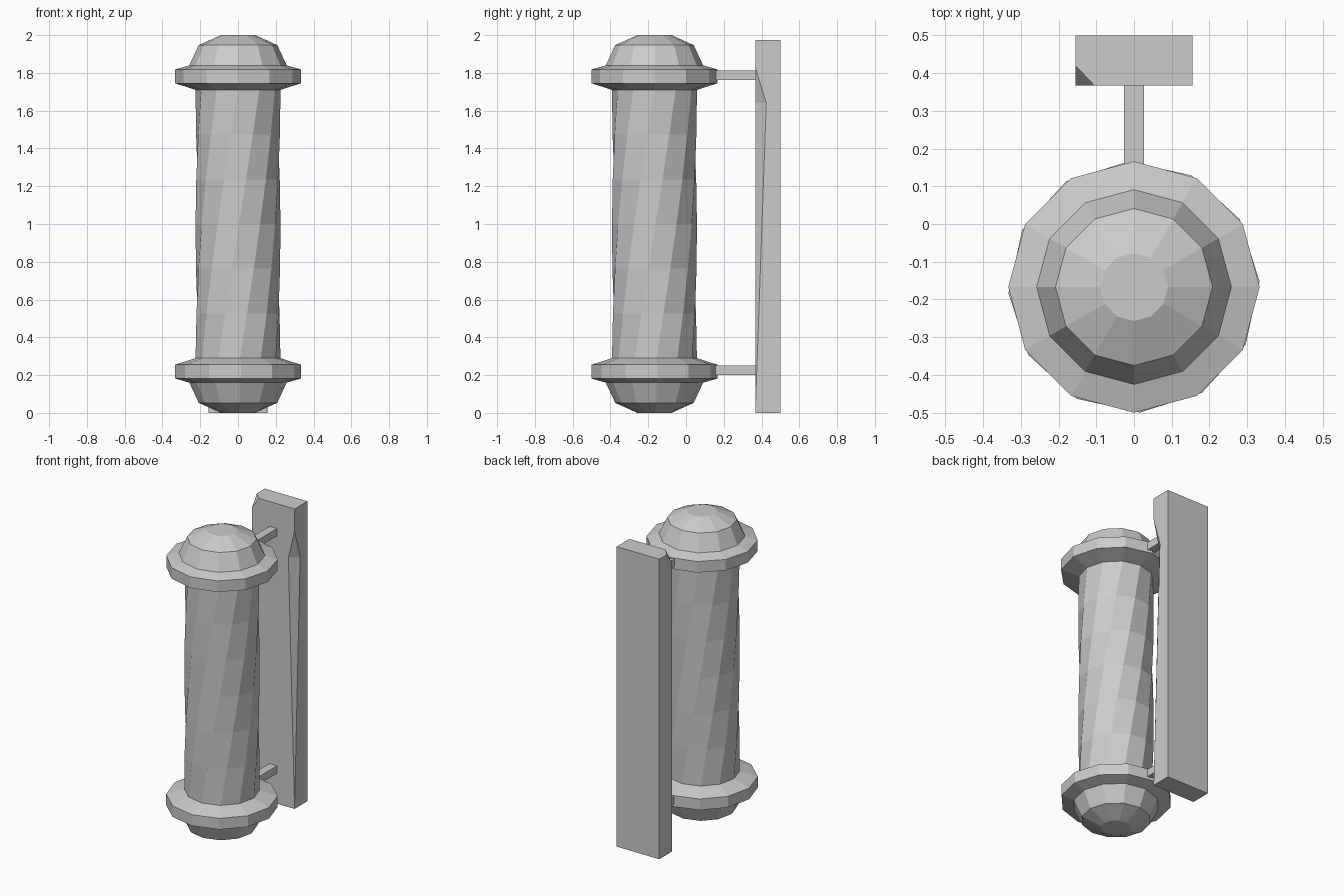
import bpy, bmesh
from math import cos, sin, pi
from mathutils import Matrix

if "Cube" in bpy.data.objects:
    bpy.data.objects.remove(bpy.data.objects["Cube"])

SIDES = 12
AXIS_Y = -0.167
TWIST = 1.0  # radians from bottom to top of the pole


def finish(name, bm):
    bmesh.ops.recalc_face_normals(bm, faces=bm.faces)
    me = bpy.data.meshes.new(name)
    bm.to_mesh(me)
    bm.free()
    ob = bpy.data.objects.new(name, me)
    bpy.context.collection.objects.link(ob)
    return ob


def lathe(name, rings, cap_start=False, cap_end=False):
    """Rings are (radius, z, rotation) around the pole axis."""
    bm = bmesh.new()
    loops = []
    for r, z, rot in rings:
        angles = [rot + 2 * pi * i / SIDES for i in range(SIDES)]
        loops.append([bm.verts.new((r * cos(a), AXIS_Y + r * sin(a), z)) for a in angles])
    for a, b in zip(loops, loops[1:]):
        for i in range(SIDES):
            j = (i + 1) % SIDES
            bm.faces.new((a[i], a[j], b[j], b[i]))
    if cap_start:
        bm.faces.new(loops[0])
    if cap_end:
        bm.faces.new(loops[-1])
    return finish(name, bm)


def box(name, lo, hi):
    bm = bmesh.new()
    size = [h - l for l, h in zip(lo, hi)]
    mid = [(h + l) / 2 for l, h in zip(lo, hi)]
    bmesh.ops.create_cube(bm, size=1, matrix=Matrix.Translation(mid) @ Matrix.Diagonal((*size, 1)))
    return finish(name, bm)


# Domed end caps with their rims, (radius, distance from the end)
cap = [(0.09, 0), (0.208, 0.053), (0.258, 0.16), (0.333, 0.182), (0.333, 0.255), (0.225, 0.29)]
lathe("bottom_cap", [(r, d, -TWIST) for r, d in cap], cap_start=True)
lathe("top_cap", [(r, 2 - d, 0) for r, d in cap], cap_start=True)

# Twisted pole
STEPS = 6
lathe("twisted_pole", [(0.225, 0.29 + 1.42 * k / STEPS, -TWIST * (1 - k / STEPS))
                       for k in range(STEPS + 1)])

# Brackets joining the rims to the backboard
for name, z in (("lower_bracket", 0.225), ("upper_bracket", 1.787)):
    box(name, (-0.027, 0.1, z - 0.025), (0.027, 0.38, z + 0.025))

# Backboard with a chipped top corner and a long split in its right front edge
W, F, B, H = 0.155, 0.367, 0.5, 1.975
points = [(-W, B, 0), (W, B, 0), (W, B, H), (-W, B, H),
          (-W, F, 0), (W, F, 0), (W, F, 1.83), (W, F, H),
          (W, 0.425, 1.64), (0.11, F, 1.64),
          (-W, 0.42, H), (-0.105, F, H), (-W, F, 1.9)]
faces = [(0, 1, 5, 4), (0, 3, 2, 1), (2, 3, 10, 11, 7), (0, 4, 12, 10, 3),
         (4, 5, 9, 6, 7, 11, 12), (1, 2, 7, 6, 8, 5),
         (10, 12, 11), (5, 8, 9), (6, 9, 8)]
bm = bmesh.new()
vs = [bm.verts.new(p) for p in points]
for f in faces:
    bm.faces.new([vs[i] for i in f])
finish("backboard", bm)
